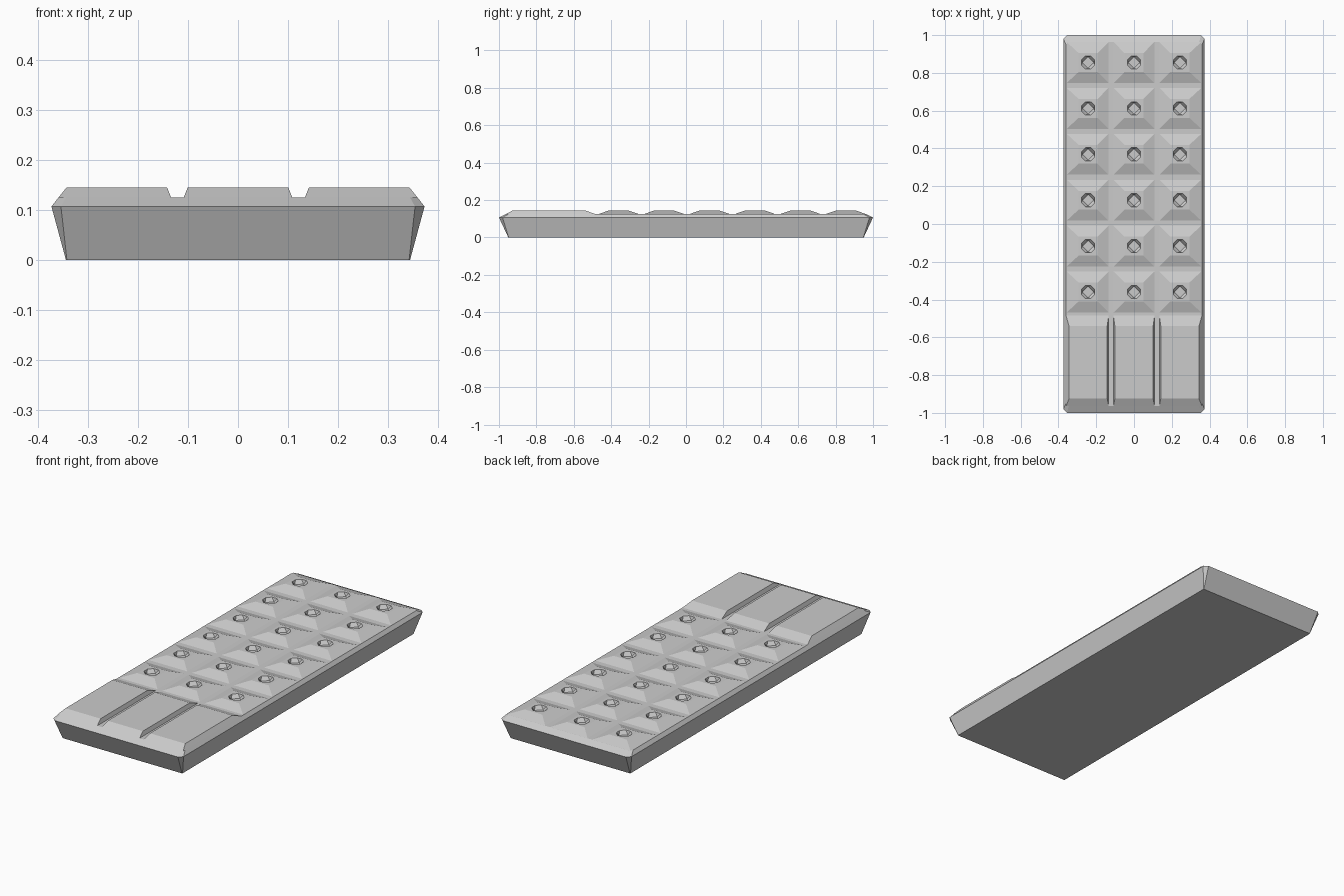
import bpy, bmesh
from math import cos, sin, pi

if "Cube" in bpy.data.objects:
    bpy.data.objects.remove(bpy.data.objects["Cube"])

VALLEY, TOP = 0.125, 0.145
PITCH = 0.243


def finish(name, bm):
    bmesh.ops.recalc_face_normals(bm, faces=bm.faces)
    me = bpy.data.meshes.new(name)
    bm.to_mesh(me)
    bm.free()
    ob = bpy.data.objects.new(name, me)
    bpy.context.collection.objects.link(ob)
    return ob


def loop(bm, pts, z):
    return [bm.verts.new((x, y, z)) for x, y in pts]


def skin(bm, a, b):
    n = len(a)
    for i in range(n):
        j = (i + 1) % n
        bm.faces.new((a[i], a[j], b[j], b[i]))


def rect(x0, x1, y0, y1):
    return [(x0, y0), (x1, y0), (x1, y1), (x0, y1)]


def cut_rect(x, y, c):
    return [(-x + c, -y), (x - c, -y), (x, -y + c), (x, y - c),
            (x - c, y), (-x + c, y), (-x, y - c), (-x, -y + c)]


def ring(cx, cy, r, n, off=0.0):
    return [(cx + r * cos(2 * pi * i / n + off), cy + r * sin(2 * pi * i / n + off))
            for i in range(n)]


# Tapered slab with clipped corners and a chamfered upper edge
bm = bmesh.new()
layers = [loop(bm, cut_rect(x, y, c), z) for x, y, c, z in
          [(0.345, 0.95, 0.002, 0), (0.374, 1.0, 0.019, 0.107),
           (0.360, 0.964, 0.015, VALLEY)]]
for a, b in zip(layers, layers[1:]):
    skin(bm, a, b)
bm.faces.new(layers[0][::-1])
bm.faces.new(layers[-1])
finish("slab", bm)

# Three long flat pads at the front
for k in (-1, 0, 1):
    cx = k * PITCH
    xo = [cx - 0.109, cx + 0.109]
    xi = [cx - 0.101, cx + 0.101]
    if k:
        side = 0 if k < 0 else 1
        xo[side], xi[side] = k * 0.360, k * 0.344
    bm = bmesh.new()
    low = loop(bm, rect(*xo, -0.964, -0.485), VALLEY)
    high = loop(bm, rect(*xi, -0.925, -0.54), TOP)
    skin(bm, low, high)
    bm.faces.new(high)
    finish("long_pad", bm)

# Grid of truncated pyramid knobs, each with an eight-sided pit
for row in range(6):
    cy = -0.36 + row * PITCH
    for k in (-1, 0, 1):
        cx = k * PITCH
        bm = bmesh.new()
        x0, x1 = cx - 0.108, cx + 0.108
        y1 = cy + 0.108
        if k < 0:
            x0 = -0.356
        if k > 0:
            x1 = 0.356
        low = loop(bm, rect(x0, x1, cy - 0.108, y1), VALLEY)
        high = loop(bm, rect(cx - 0.05, cx + 0.05, cy - 0.05, cy + 0.05), TOP)
        skin(bm, low, high)
        # Flat top around the pit opening
        rim = loop(bm, ring(cx, cy, 0.038, 8, pi / 8), TOP)
        # rim pairs (7,0)=+x (1,2)=+y (3,4)=-x (5,6)=-y
        sides = [(1, 2, 7, 0), (2, 3, 1, 2), (3, 0, 3, 4), (0, 1, 5, 6)]
        for a, b, p, q in sides:
            bm.faces.new((high[a], high[b], rim[q], rim[p]))
        for c, p, q in [(2, 0, 1), (3, 2, 3), (0, 4, 5), (1, 6, 7)]:
            bm.faces.new((high[c], rim[q], rim[p]))
        # Pit walls narrowing to a diamond floor
        floor = loop(bm, ring(cx, cy, 0.030, 4), VALLEY + 0.001)
        for i in range(4):
            bm.faces.new((rim[2 * i - 1], rim[2 * i], floor[i]))
            bm.faces.new((rim[2 * i], rim[2 * i + 1], floor[(i + 1) % 4], floor[i]))
        bm.faces.new(floor)
        finish("knob", bm)
